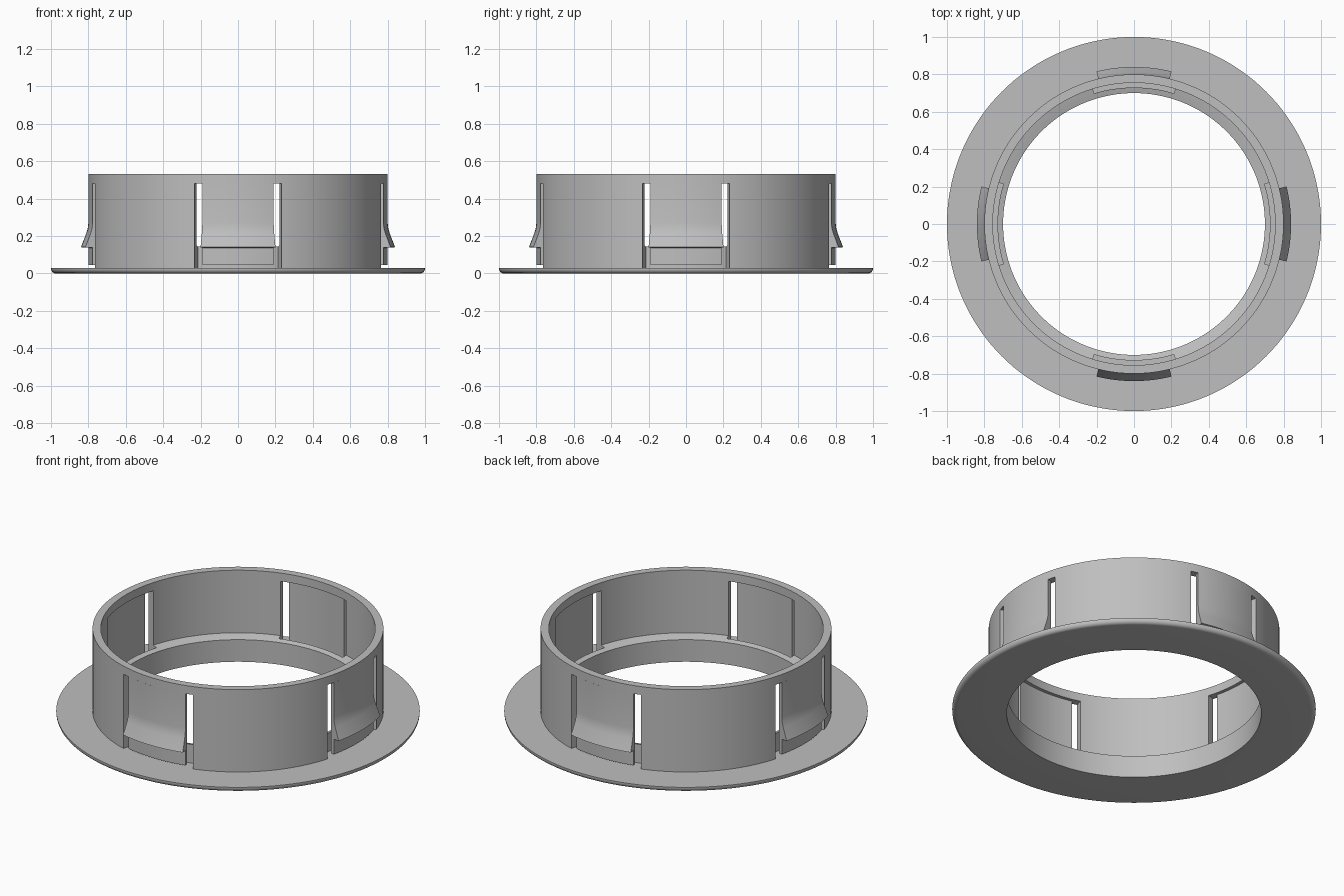
import bpy
import bmesh
from math import cos, sin, pi, radians

if "Cube" in bpy.data.objects:
    bpy.data.objects.remove(bpy.data.objects["Cube"])

GREY = (0.52, 0.52, 0.52, 1)
grey = bpy.data.materials.new("light grey plastic")
grey.use_nodes = True
grey.diffuse_color = GREY
grey.node_tree.nodes["Principled BSDF"].inputs["Base Color"].default_value = GREY


def sweep(bm, profile, start=0, end=360, steps=144):
    """Turn a closed (radius, height) profile about z, capping partial turns."""
    full = end - start >= 360
    rings = []
    for i in range(steps if full else steps + 1):
        a = radians(start + (end - start) * i / steps)
        rings.append([bm.verts.new((r * cos(a), r * sin(a), z)) for r, z in profile])
    n = len(profile)
    for i in range(steps):
        a, b = rings[i], rings[(i + 1) % len(rings)]
        for j in range(n):
            k = (j + 1) % n
            bm.faces.new((a[j], b[j], b[k], a[k]))
    if not full:
        bm.faces.new(rings[0])
        bm.faces.new(rings[-1][::-1])


def make(name, bm):
    bmesh.ops.recalc_face_normals(bm, faces=bm.faces)
    mesh = bpy.data.meshes.new(name)
    bm.to_mesh(mesh)
    bm.free()
    mesh.materials.append(grey)
    obj = bpy.data.objects.new(name, mesh)
    bpy.context.collection.objects.link(obj)
    return obj


def activate(obj):
    bpy.ops.object.select_all(action='DESELECT')
    obj.select_set(True)
    bpy.context.view_layer.objects.active = obj


def smooth(obj):
    activate(obj)
    bpy.ops.object.shade_smooth_by_angle(angle=radians(30))


def four_sectors(profile, half_angle, steps):
    bm = bmesh.new()
    for quarter in range(4):
        mid = quarter * 90
        sweep(bm, profile, mid - half_angle, mid + half_angle, steps)
    return bm


# Flange with a rounded lower rim, and the thin inner collar
RIM = 0.025
rim = [(1 - RIM + RIM * sin(t * pi / 12), RIM - RIM * cos(t * pi / 12)) for t in range(7)]
bm = bmesh.new()
sweep(bm, [(0.70, 0)] + rim + [(1, 0.03), (0.73, 0.03), (0.73, 0.143), (0.70, 0.134)])
smooth(make("flange_and_collar", bm))

# Tall sleeve wall with a thicker foot
bm = bmesh.new()
sweep(bm, [(0.73, 0.03), (0.80, 0.03), (0.80, 0.53), (0.755, 0.53), (0.755, 0.15), (0.73, 0.143)])
wall = make("sleeve_wall", bm)

# Openings for the four clips
cutter = make("clip_opening_cutter",
              four_sectors([(0.71, 0.01), (0.9, 0.01), (0.9, 0.48), (0.71, 0.48)], 17, 14))
cutter.hide_render = True
cut = wall.modifiers.new("clip_openings", 'BOOLEAN')
cut.operation = 'DIFFERENCE'
cut.solver = 'EXACT'
cut.object = cutter
activate(wall)
bpy.ops.object.modifier_apply(modifier=cut.name)
bpy.data.objects.remove(cutter)
smooth(wall)

# Thin spring clips hanging from the top of each opening, with a sloped barb
clip = [(0.775, 0.045), (0.80, 0.045), (0.80, 0.137), (0.84, 0.14),
        (0.812, 0.212), (0.804, 0.238), (0.80, 0.27), (0.80, 0.481), (0.775, 0.481)]
smooth(make("spring_clips", four_sectors(clip, 13.8, 12)))
